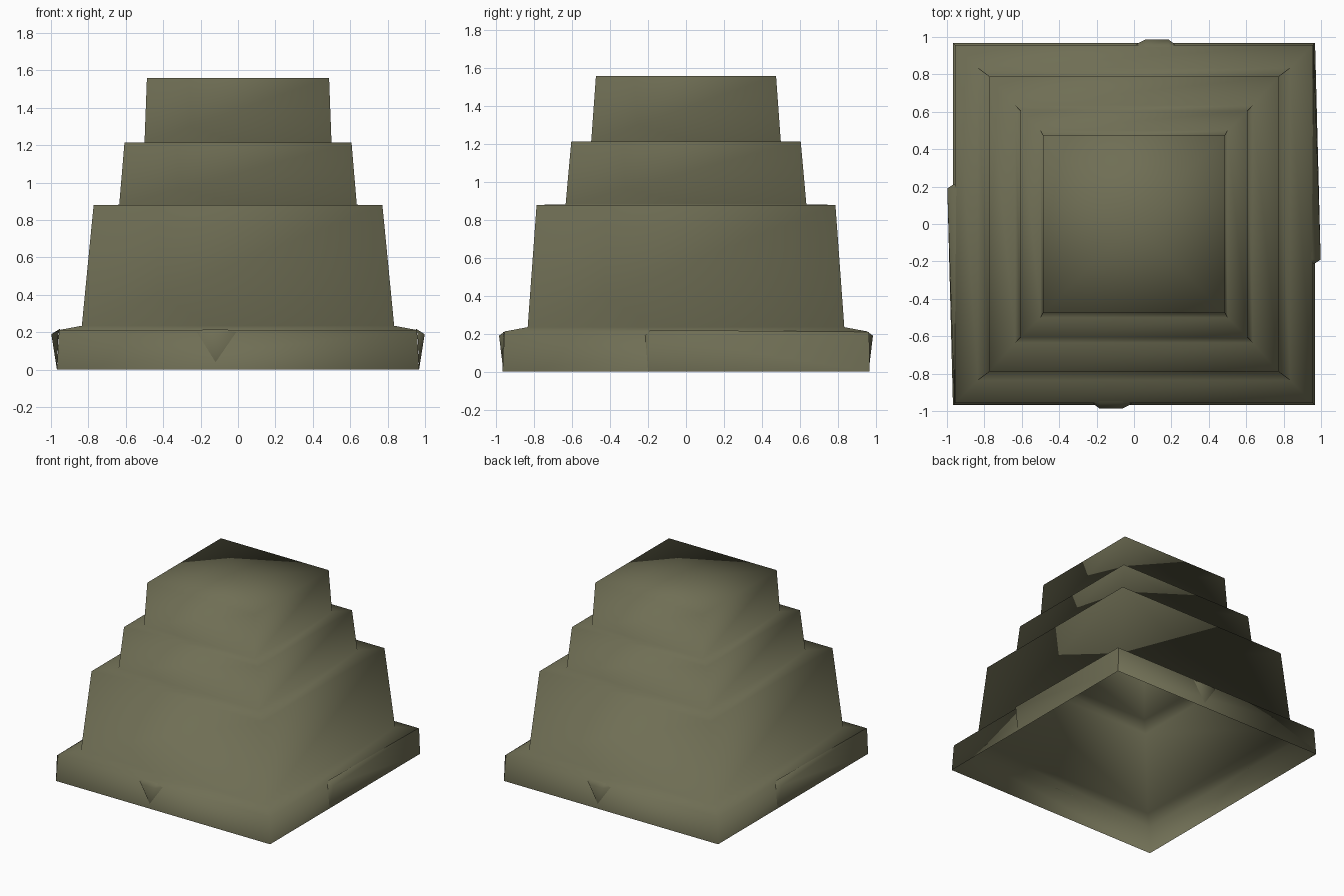
import bpy, bmesh

if "Cube" in bpy.data.objects:
    bpy.data.objects.remove(bpy.data.objects["Cube"])

olive = bpy.data.materials.new("dull_olive")
olive.diffuse_color = (0.16, 0.157, 0.09, 1)
olive.use_nodes = True
olive.node_tree.nodes["Principled BSDF"].inputs["Base Color"].default_value = olive.diffuse_color


def make_object(name, bm):
    me = bpy.data.meshes.new(name)
    for f in bm.faces:
        f.smooth = True
    bm.to_mesh(me)
    bm.free()
    me.materials.append(olive)
    ob = bpy.data.objects.new(name, me)
    bpy.context.collection.objects.link(ob)
    return ob


# stepped shell: square rings (half x, half y, z), open underneath
rings = [(.968, .968, 0), (.957, .957, .212), (.835, .835, .235),
         (.772, .788, .88), (.635, .635, .882),
         (.607, .605, 1.215), (.5, .5, 1.215), (.487, .475, 1.56)]
bm = bmesh.new()
loops = [[bm.verts.new((sx * hx, sy * hy, z))
          for sx, sy in ((-1, -1), (1, -1), (1, 1), (-1, 1))]
         for hx, hy, z in rings]
for a, b in zip(loops, loops[1:]):
    for i in range(4):
        j = (i + 1) % 4
        bm.faces.new((a[i], a[j], b[j], b[i]))
# flat cap as a fan
centre = bm.verts.new((0, 0, 1.56))
top = loops[-1]
for i in range(4):
    bm.faces.new((top[i], top[(i + 1) % 4], centre))
make_object("stepped_body", bm)


def rim_piece(name, pts, faces, s):
    """Thin raised piece on the base rim; s=-1 turns it half way round."""
    bm = bmesh.new()
    v = [bm.verts.new((s * x, s * y, z)) for x, y, z in pts]
    for f in faces:
        bm.faces.new([v[i] for i in f])
    bmesh.ops.recalc_face_normals(bm, faces=bm.faces)
    make_object(name, bm)


# long lapped flap on the right side, tapering to the back corner
flap = [(.968, .968, 0), (.968, -.2, 0), (.998, -.19, .19), (.96, .966, .21),
        (.95, -.19, .22), (.96, -.215, .19)]
flap_faces = [(0, 1, 2), (0, 2, 3), (3, 2, 4), (1, 5, 2), (2, 5, 4)]
# short bump on the front rim
bump = [(-.22, -.96, .2), (-.185, -.986, .19), (-.06, -.986, .19),
        (-.01, -.96, .2), (-.12, -.968, .04), (-.185, -.95, .216),
        (-.06, -.95, .216)]
bump_faces = [(0, 4, 1), (1, 4, 2), (2, 4, 3), (0, 1, 5), (1, 2, 6, 5),
              (2, 3, 6)]
for s, side, end in ((1, "right", "front"), (-1, "left", "back")):
    rim_piece(side + "_rim_flap", flap, flap_faces, s)
    rim_piece(end + "_rim_bump", bump, bump_faces, s)
